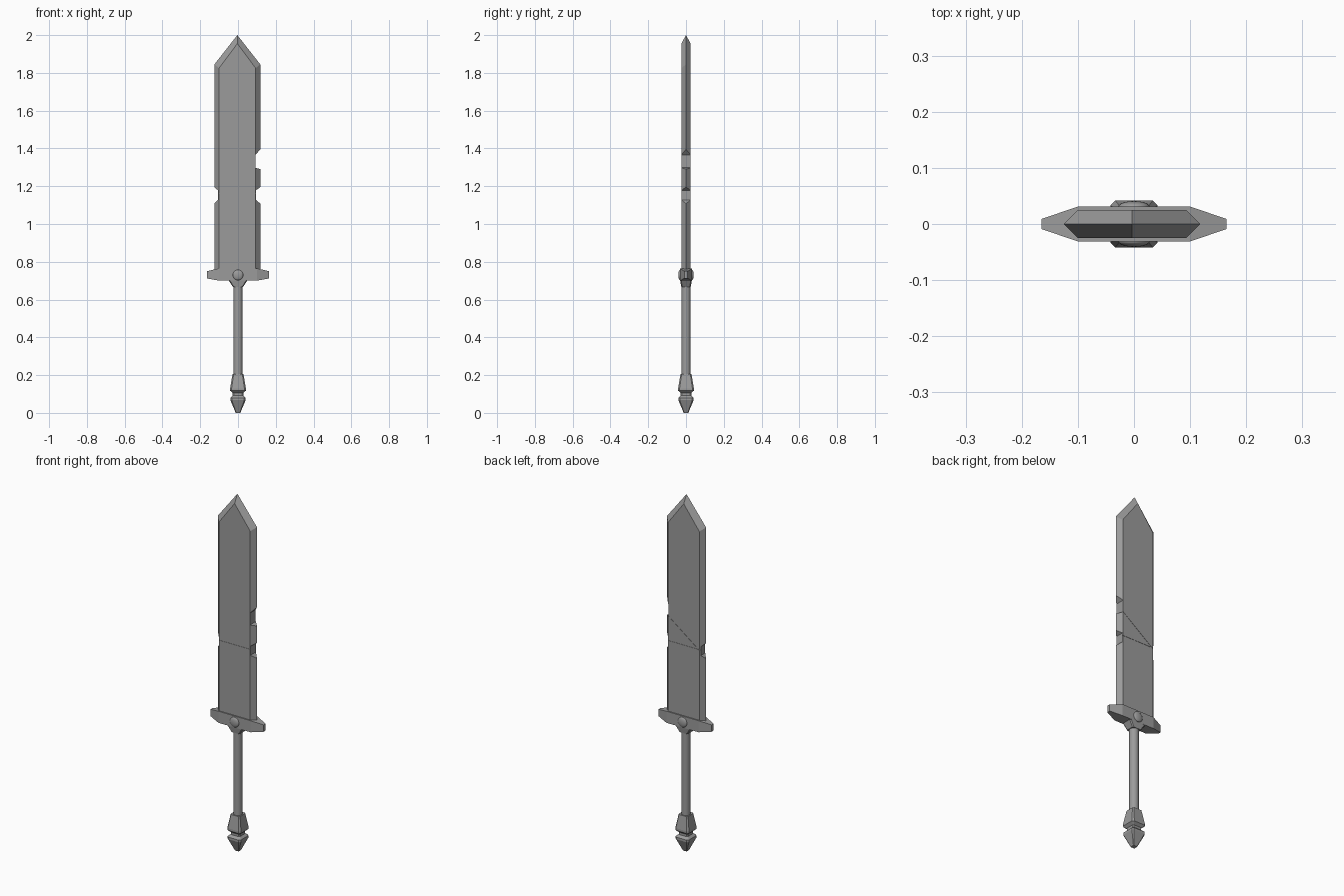
import bpy, bmesh, math
from mathutils import Matrix

if "Cube" in bpy.data.objects:
    bpy.data.objects.remove(bpy.data.objects["Cube"], do_unlink=True)

steel = bpy.data.materials.new("grey steel")
steel.use_nodes = True
GREY = (0.33, 0.33, 0.33, 1)
steel.diffuse_color = GREY
steel.node_tree.nodes["Principled BSDF"].inputs["Base Color"].default_value = GREY


def finish(name, bm):
    bmesh.ops.recalc_face_normals(bm, faces=bm.faces)
    mesh = bpy.data.meshes.new(name)
    bm.to_mesh(mesh)
    bm.free()
    mesh.materials.append(steel)
    obj = bpy.data.objects.new(name, mesh)
    bpy.context.collection.objects.link(obj)
    return obj


def loft(name, rings):
    """Skin a closed solid through rings of equal point count."""
    bm = bmesh.new()
    loops = [[bm.verts.new(p) for p in ring] for ring in rings]
    n = len(loops[0])
    for a, b in zip(loops, loops[1:]):
        for i in range(n):
            j = (i + 1) % n
            bm.faces.new((a[i], a[j], b[j], b[i]))
    bm.faces.new(loops[0])
    bm.faces.new(loops[-1])
    return finish(name, bm)


def prism(name, outline, y0, y1):
    return loft(name, [[(x, y, z) for x, z in outline] for y in (y0, y1)])


def smooth(obj, angle=40):
    bpy.ops.object.select_all(action='DESELECT')
    obj.select_set(True)
    bpy.context.view_layer.objects.active = obj
    bpy.ops.object.shade_smooth_by_angle(angle=math.radians(angle))


# Blade: flat faces with a sharp bevelled rim, slightly off centre
CX = -0.0035
BASE = 0.75


def blade_outline(half, shoulder, tip, y):
    pts = [(-half, BASE), (-half, shoulder), (0, tip), (half, shoulder), (half, BASE)]
    return [(x + CX, y, z) for x, z in pts]


flat = (0.097, 1.825, 1.955)
blade = loft("blade", [blade_outline(*flat, -0.025),
                       blade_outline(0.1215, 1.845, 2.0, 0),
                       blade_outline(*flat, 0.025)])

# Notches in the rim, and the fracture seams across the faces
cutters = []


def notch(side, floor, bottom, bottom_in, top_in, top):
    far = 0.15
    rim = 0.1215 + side * CX
    slope = (far - floor) / (rim - floor)
    pts = [(floor, bottom_in), (far, bottom_in + (bottom - bottom_in) * slope),
           (far, top_in + (top - top_in) * slope), (floor, top_in)]
    cutters.append(prism("notch_cutter", [(side * x, z) for x, z in pts], -0.1, 0.1))


def seam(z_left, z_right, y):
    w = 0.0015
    pts = [(-0.2, z_left - w), (0.2, z_right - w), (0.2, z_right + w), (-0.2, z_left + w)]
    cutters.append(prism("seam_cutter", pts, y - 0.0015, y + 0.0015))


notch(1, 0.092, 1.29, 1.298, 1.365, 1.395)
for side, floor in ((1, 0.094), (-1, 0.106)):
    notch(side, floor, 1.108, 1.128, 1.178, 1.195)
seam(1.163, 1.163, -0.025)
seam(1.163, 1.163, 0.025)
seam(1.085, 1.38, 0.025)

for cutter in cutters:
    mod = blade.modifiers.new("cut", 'BOOLEAN')
    mod.operation = 'DIFFERENCE'
    mod.solver = 'EXACT'
    mod.object = cutter
bpy.context.view_layer.update()
cut_mesh = bpy.data.meshes.new_from_object(
    blade.evaluated_get(bpy.context.evaluated_depsgraph_get()))
blade.modifiers.clear()
blade.data = cut_mesh
for cutter in cutters:
    bpy.data.objects.remove(cutter, do_unlink=True)

# Crossguard: thick middle with tapered arms
loft("crossguard", [[(x, -y, low), (x, y, low), (x, y, high), (x, -y, high)]
                    for x, y, low, high in ((-0.165, 0.009, 0.712, 0.75),
                                            (-0.1, 0.031, 0.7, 0.765),
                                            (0.1, 0.031, 0.7, 0.765),
                                            (0.165, 0.009, 0.712, 0.75))])


# Chamfered square cross-section for the collar and pommel
def chamfered(rx, ry, z, cut=0.2):
    c = cut * min(rx, ry)
    return [(rx, ry - c, z), (rx - c, ry, z), (c - rx, ry, z), (-rx, ry - c, z),
            (-rx, c - ry, z), (c - rx, -ry, z), (rx - c, -ry, z), (rx, c - ry, z)]


loft("guard_collar", [chamfered(0.027, 0.025, 0.667), chamfered(0.05, 0.031, 0.702)])

# Round studs on both faces of the guard
for name, side in (("front_stud", -1), ("back_stud", 1)):
    bm = bmesh.new()
    bmesh.ops.create_uvsphere(bm, u_segments=20, v_segments=12, radius=0.028)
    bm.transform(Matrix.Translation((0, side * 0.031, 0.73)) @ Matrix.Diagonal((1, 0.35, 1, 1)))
    smooth(finish(name, bm), 60)

# Grip
bm = bmesh.new()
bmesh.ops.create_cone(bm, cap_ends=True, segments=16, radius1=0.024, radius2=0.024, depth=0.49)
bm.transform(Matrix.Translation((0, 0, 0.435)))
smooth(finish("grip", bm))

# Pommel: flared socket, narrow neck and pointed end
loft("pommel", [chamfered(r, r, z) for r, z in (
    (0.012, 0), (0.041, 0.068), (0.041, 0.08), (0.028, 0.092),
    (0.028, 0.105), (0.042, 0.118), (0.042, 0.13), (0.029, 0.205))])
